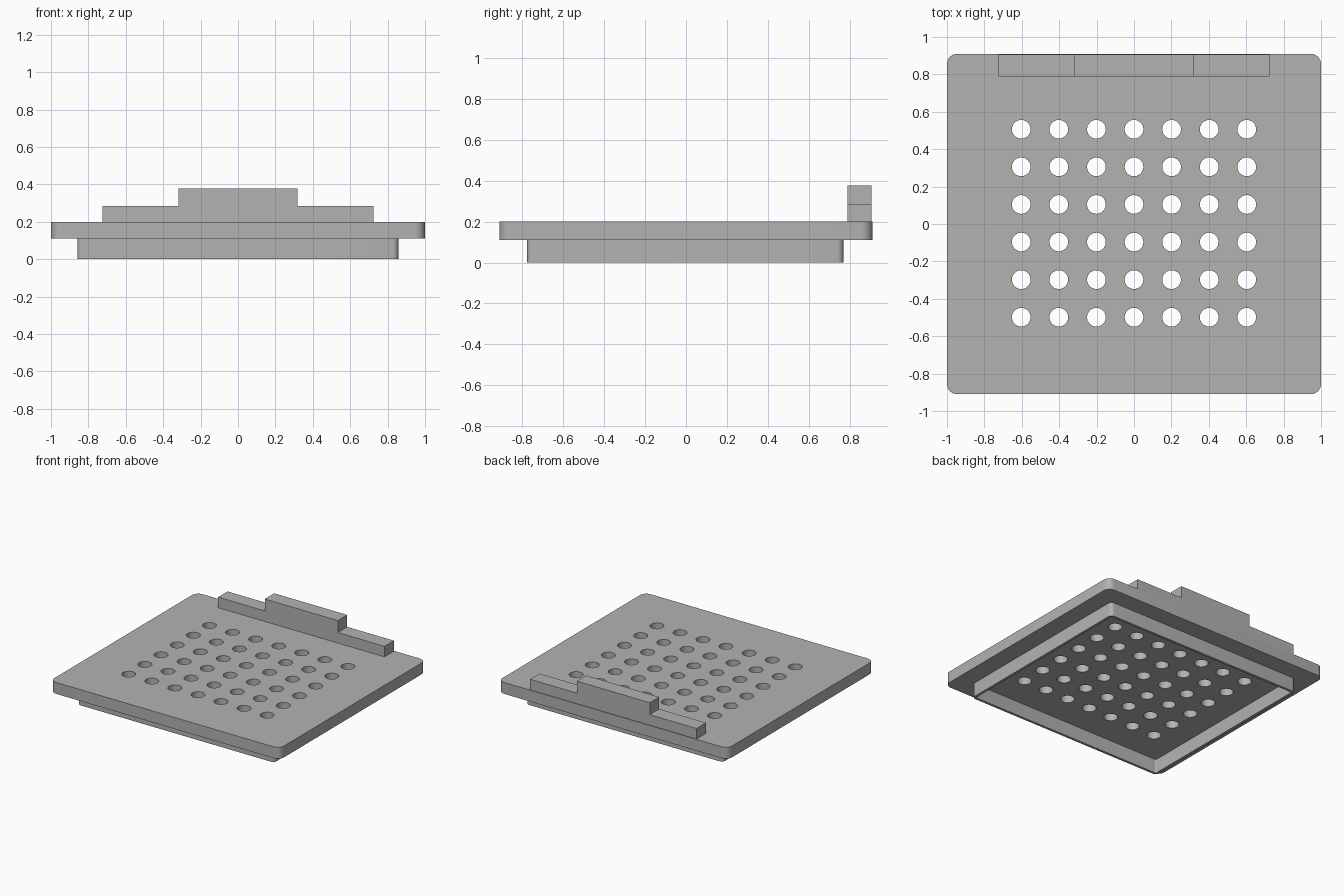
import bpy, bmesh
from math import radians, cos, sin, pi
from mathutils import Matrix

cube = bpy.data.objects.get("Cube")
if cube:
    bpy.data.objects.remove(cube, do_unlink=True)

GREY = (0.45, 0.45, 0.45, 1)
grey = bpy.data.materials.new("plain grey")
grey.use_nodes = True
grey.diffuse_color = GREY
grey.node_tree.nodes["Principled BSDF"].inputs["Base Color"].default_value = GREY


def finish(name, bm):
    """Turn a bmesh into a grey object."""
    bmesh.ops.recalc_face_normals(bm, faces=bm.faces)
    mesh = bpy.data.meshes.new(name)
    bm.to_mesh(mesh)
    bm.free()
    mesh.materials.append(grey)
    obj = bpy.data.objects.new(name, mesh)
    bpy.context.collection.objects.link(obj)
    return obj


def rounded_outline(hx, hy, r, cy=0, steps=8):
    """Rectangle outline with rounded corners."""
    points = []
    for i, (sx, sy) in enumerate([(1, 1), (-1, 1), (-1, -1), (1, -1)]):
        for k in range(steps + 1):
            a = (i + k / steps) * pi / 2
            points.append((sx * (hx - r) + r * cos(a), cy + sy * (hy - r) + r * sin(a)))
    return points


def loop(bm, outline, z):
    return [bm.verts.new((x, y, z)) for x, y in outline]


def bridge(bm, a, b):
    for i in range(len(a)):
        j = (i + 1) % len(a)
        bm.faces.new((a[i], a[j], b[j], b[i]))


def smooth(obj):
    bpy.ops.object.select_all(action='DESELECT')
    obj.select_set(True)
    bpy.context.view_layer.objects.active = obj
    bpy.ops.object.shade_smooth_by_angle(angle=radians(30))


# Top plate with rounded corners
bm = bmesh.new()
outline = rounded_outline(1, 0.91, 0.055)
low, high = loop(bm, outline, 0.11), loop(bm, outline, 0.2)
bridge(bm, low, high)
bm.faces.new(low)
bm.faces.new(high)
plate = finish("top_plate", bm)

# Grid of drain holes cut through the plate
bm = bmesh.new()
for col in range(7):
    for row in range(6):
        place = Matrix.Translation(((col - 3) * 0.201, 0.004 + (row - 2.5) * 0.201, 0.155))
        bmesh.ops.create_cone(bm, cap_ends=True, segments=32, radius1=0.05,
                              radius2=0.05, depth=0.2, matrix=place)
cutter = finish("hole_cutter", bm)
cutter.hide_render = True
cutter.hide_set(True)
cut = plate.modifiers.new("holes", 'BOOLEAN')
cut.operation = 'DIFFERENCE'
cut.solver = 'EXACT'
cut.object = cutter
bpy.context.view_layer.objects.active = plate
bpy.ops.object.modifier_apply(modifier=cut.name)
bpy.data.objects.remove(cutter, do_unlink=True)
smooth(plate)

# Thin locating rim underneath
WALL = 0.02
bm = bmesh.new()
outer = rounded_outline(0.858, 0.772, 0.03, -0.004)
inner = rounded_outline(0.858 - WALL, 0.772 - WALL, 0.01, -0.004)
loops = [loop(bm, o, z) for o, z in
         [(outer, 0.11), (outer, 0), (inner, 0), (inner, 0.11)]]
for a, b in zip(loops, loops[1:]):
    bridge(bm, a, b)
smooth(finish("bottom_rim", bm))

# Stepped upright along the back edge
bm = bmesh.new()
half = [(0.725, 0.2), (0.725, 0.283), (0.318, 0.283), (0.318, 0.377)]
profile = half + [(-x, z) for x, z in reversed(half)]
face = bm.faces.new([bm.verts.new((x, 0.788, z)) for x, z in profile])
new = bmesh.ops.extrude_face_region(bm, geom=[face])["geom"]
bmesh.ops.translate(bm, vec=(0, 0.117, 0),
                    verts=[v for v in new if isinstance(v, bmesh.types.BMVert)])
finish("back_upright", bm)
